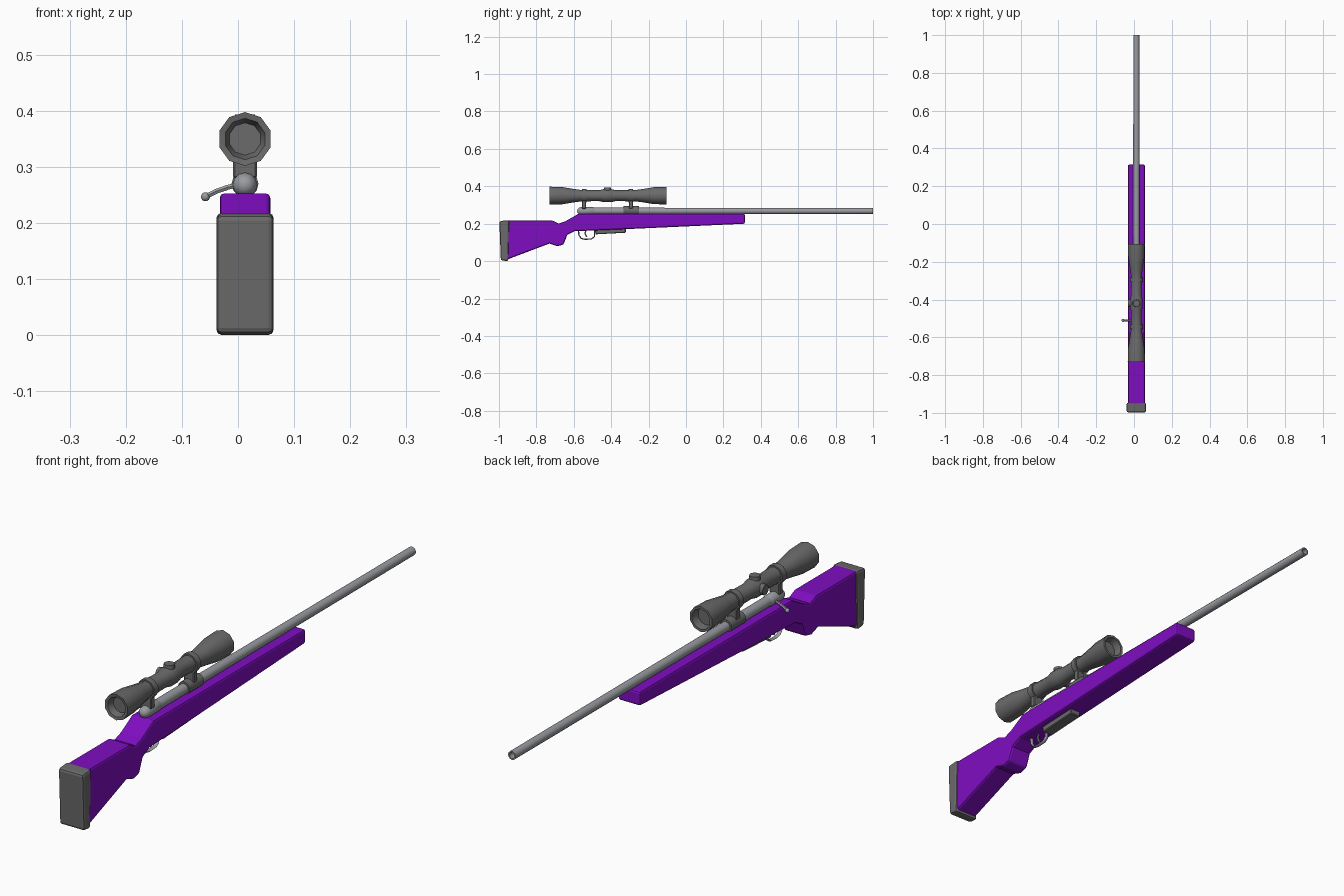
import bpy, bmesh, math
from mathutils import Matrix, Vector

if "Cube" in bpy.data.objects:
    bpy.data.objects.remove(bpy.data.objects["Cube"])

CX = 0.0125       # centre plane of the rifle
BORE, SIGHT = 0.268, 0.35   # heights of the barrel and scope axes


def material(name, rgb):
    m = bpy.data.materials.new(name)
    m.use_nodes = True
    m.diffuse_color = (*rgb, 1)
    m.node_tree.nodes["Principled BSDF"].inputs["Base Color"].default_value = (*rgb, 1)
    return m


PURPLE = material("purple_stock", (0.21, 0.004, 0.53))
DARK = material("dark_grey", (0.145, 0.145, 0.145))
STEEL = material("steel_grey", (0.32, 0.33, 0.35))


def finish(name, bm, mat, smooth=None, bevel=0, segments=2):
    bmesh.ops.remove_doubles(bm, verts=bm.verts, dist=1e-5)
    bmesh.ops.recalc_face_normals(bm, faces=bm.faces)
    mesh = bpy.data.meshes.new(name)
    bm.to_mesh(mesh)
    bm.free()
    mesh.materials.append(mat)
    ob = bpy.data.objects.new(name, mesh)
    bpy.context.collection.objects.link(ob)
    if bevel:
        mod = ob.modifiers.new("Bevel", 'BEVEL')
        mod.width, mod.segments, mod.limit_method = bevel, segments, 'ANGLE'
        mod.angle_limit = math.radians(50)
    if smooth:
        bpy.ops.object.select_all(action='DESELECT')
        bpy.context.view_layer.objects.active = ob
        ob.select_set(True)
        bpy.ops.object.shade_smooth_by_angle(angle=math.radians(smooth))
    return ob


def slab(name, outline, half, mat, **kw):
    """Side outline of (y, z) points given thickness across x."""
    bm = bmesh.new()
    face = bm.faces.new([bm.verts.new((CX - half, y, z)) for y, z in outline])
    ext = bmesh.ops.extrude_face_region(bm, geom=[face])
    moved = [v for v in ext["geom"] if isinstance(v, bmesh.types.BMVert)]
    bmesh.ops.translate(bm, verts=moved, vec=(2 * half, 0, 0))
    return finish(name, bm, mat, **kw)


def box(name, y0, y1, z0, z1, half, mat, **kw):
    return slab(name, [(y0, z0), (y1, z0), (y1, z1), (y0, z1)], half, mat, **kw)


def lathe(name, profile, z, sides, mat, smooth=40):
    """Turn (y, radius) points about a lengthwise axis at height z."""
    bm = bmesh.new()
    rings = []
    for y, r in profile:
        angles = [math.pi / 2 + math.tau * i / sides for i in range(sides)]
        rings.append([bm.verts.new((CX + r * math.cos(a), y, z + r * math.sin(a))) for a in angles])
    for a, b in zip(rings, rings[1:]):
        for i in range(sides):
            j = (i + 1) % sides
            bm.faces.new((a[i], a[j], b[j], b[i]))
    return finish(name, bm, mat, smooth=smooth)


def rod(name, points, radius, mat, widen=1, cyclic=False):
    """Round bar along (x, y, z) points, optionally widened across x."""
    cu = bpy.data.curves.new(name + "_path", 'CURVE')
    cu.dimensions = '3D'
    cu.bevel_depth, cu.bevel_resolution, cu.use_fill_caps = radius, 1, True
    sp = cu.splines.new('POLY')
    sp.points.add(len(points) - 1)
    for p, co in zip(sp.points, points):
        p.co = (*co, 1)
    sp.use_cyclic_u = cyclic
    tmp = bpy.data.objects.new(name + "_path", cu)
    bm = bmesh.new()
    mesh = bpy.data.meshes.new_from_object(tmp)
    bm.from_mesh(mesh)
    bpy.data.objects.remove(tmp)
    bpy.data.meshes.remove(mesh)
    for v in bm.verts:
        v.co.x = CX + (v.co.x - CX) * widen
    return finish(name, bm, mat, smooth=50)


def ball(name, centre, radius, mat):
    bm = bmesh.new()
    bmesh.ops.create_uvsphere(bm, u_segments=12, v_segments=8, radius=radius,
                              matrix=Matrix.Translation(centre))
    return finish(name, bm, mat, smooth=60)


def cap(name, centre, radius, depth, axis, mat):
    bm = bmesh.new()
    rot = Vector((0, 0, 1)).rotation_difference(Vector(axis)).to_matrix().to_4x4()
    bmesh.ops.create_cone(bm, cap_ends=True, segments=10, radius1=radius, radius2=radius * 0.9,
                          depth=depth, matrix=Matrix.Translation(centre) @ rot)
    return finish(name, bm, mat, smooth=40)


# Stock and recoil pad
slab("stock", [(-0.96, 0.217), (-0.715, 0.217), (-0.68, 0.201), (-0.645, 0.213), (-0.575, 0.253),
               (0.315, 0.253), (0.315, 0.2), (-0.3, 0.172), (-0.595, 0.16), (-0.635, 0.14),
               (-0.655, 0.088), (-0.69, 0.08), (-0.73, 0.094), (-0.96, 0.007)],
     0.045, PURPLE, bevel=0.008)
slab("recoil_pad", [(-0.998, 0.214), (-0.945, 0.219), (-0.95, 0.0), (-0.99, 0.004)],
     0.051, DARK, bevel=0.009)

# Barrel with hollow muzzle, receiver and bolt
lathe("barrel", [(-0.3, 0), (-0.3, 0.018), (0.0, 0.017), (1.0, 0.016), (1.0, 0.011),
                 (0.95, 0.011), (0.95, 0)], BORE, 12, STEEL)
lathe("receiver", [(-0.5, 0), (-0.5, 0.019), (-0.28, 0.019), (-0.25, 0.018), (-0.25, 0)],
      BORE, 12, STEEL)
lathe("bolt_shroud", [(-0.582, 0), (-0.58, 0.01), (-0.572, 0.018), (-0.558, 0.022),
                      (-0.495, 0.021), (-0.49, 0.018), (-0.49, 0)], BORE, 12, STEEL)
rod("bolt_handle", [(0.0, -0.515, 0.268), (-0.018, -0.513, 0.264), (-0.038, -0.511, 0.257),
                    (-0.058, -0.51, 0.247)], 0.005, STEEL)
ball("bolt_knob", (-0.058, -0.51, 0.247), 0.008, STEEL)

# Scope tube with recessed lenses at both ends
lathe("scope", [(-0.705, 0), (-0.705, 0.029), (-0.728, 0.037), (-0.73, 0.048), (-0.66, 0.046),
                (-0.6, 0.036), (-0.565, 0.031), (-0.465, 0.029), (-0.44, 0.035), (-0.4, 0.035),
                (-0.375, 0.029), (-0.265, 0.031), (-0.235, 0.035), (-0.175, 0.045),
                (-0.105, 0.047), (-0.105, 0.038), (-0.135, 0.033), (-0.135, 0)],
      SIGHT, 10, DARK)
cap("elevation_turret", (CX, -0.42, SIGHT + 0.032), 0.021, 0.024, (0, 0, 1), DARK)
cap("windage_turret", (CX - 0.032, -0.42, SIGHT), 0.021, 0.024, (-1, 0, 0), DARK)

# Scope rings, posts and bases
for label, y in (("rear", -0.545), ("front", -0.295)):
    lathe(label + "_scope_ring", [(y - 0.012, 0), (y - 0.012, 0.036), (y + 0.012, 0.036),
                                  (y + 0.012, 0)], SIGHT, 10, DARK)
    box(label + "_scope_post", y - 0.011, y + 0.011, 0.28, 0.325, 0.021, DARK, bevel=0.003, segments=1)
lathe("front_scope_base", [(-0.335, 0), (-0.335, 0.024), (-0.25, 0.024), (-0.25, 0)],
      BORE + 0.002, 12, DARK)

# Trigger group and magazine floor plate
guard = [(-0.575, 0.163), (-0.572, 0.138), (-0.56, 0.121), (-0.54, 0.117), (-0.505, 0.119),
         (-0.49, 0.13), (-0.488, 0.163)]
rod("trigger_guard", [(CX, y, z) for y, z in guard], 0.004, STEEL, widen=2)
rod("trigger", [(CX, -0.535, 0.165), (CX, -0.54, 0.147), (CX, -0.53, 0.129)], 0.004, STEEL)
slab("magazine", [(-0.485, 0.143), (-0.322, 0.152), (-0.322, 0.18), (-0.485, 0.18)],
     0.022, DARK, bevel=0.003, segments=1)
